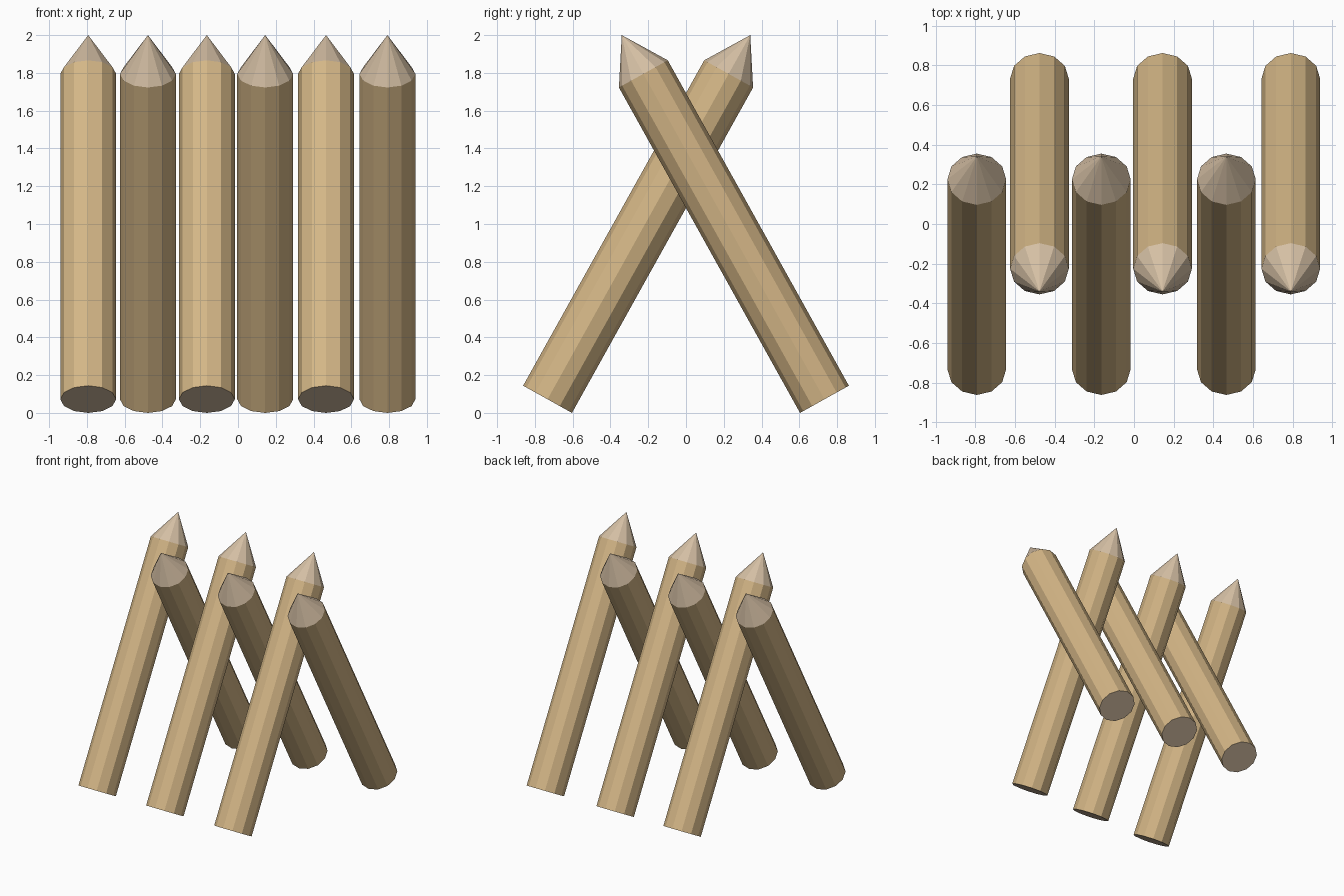
import bpy, bmesh
from math import radians, sin, cos, pi

if "Cube" in bpy.data.objects:
    bpy.data.objects.remove(bpy.data.objects["Cube"])

RADIUS, SIDES = 0.148, 12
TILT = radians(29.1)
FOOT_Y, FOOT_Z = 0.733, RADIUS * sin(TILT)   # centre of the cut bottom end
LENGTH = (2.0 - FOOT_Z) / cos(TILT)          # bottom to point
TIP = 0.235                                  # sharpened part


def material(name, colour):
    m = bpy.data.materials.new(name)
    m.diffuse_color = (*colour, 1)
    m.use_nodes = True
    m.node_tree.nodes["Principled BSDF"].inputs["Base Color"].default_value = m.diffuse_color
    return m


bark = material("stake_wood", (0.66, 0.47, 0.24))
cut = material("cut_wood", (0.66, 0.52, 0.37))


def stake(name, x, side):
    bm = bmesh.new()
    ring = lambda z: [bm.verts.new((RADIUS * cos(2 * pi * i / SIDES),
                                    RADIUS * sin(2 * pi * i / SIDES), z))
                      for i in range(SIDES)]
    low, high = ring(0), ring(LENGTH - TIP)
    apex = bm.verts.new((0, 0, LENGTH))
    for i in range(SIDES):
        j = (i + 1) % SIDES
        # shaft side, then sharpened facet
        bm.faces.new((low[i], low[j], high[j], high[i]))
        bm.faces.new((high[i], high[j], apex)).material_index = 1
    # sawn bottom end
    bm.faces.new(low[::-1]).material_index = 1
    mesh = bpy.data.meshes.new(name)
    bm.to_mesh(mesh)
    bm.free()
    mesh.materials.append(bark)
    mesh.materials.append(cut)
    ob = bpy.data.objects.new(name, mesh)
    ob.location = (x, side * FOOT_Y, FOOT_Z)
    ob.rotation_euler = (side * TILT, 0, 0)
    bpy.context.collection.objects.link(ob)


# stakes alternate between leaning back and leaning forward
for n, x in enumerate((-0.793, -0.477, -0.165, 0.144, 0.466, 0.791)):
    stake(f"stake_{n + 1}", x, 1 if n % 2 else -1)
